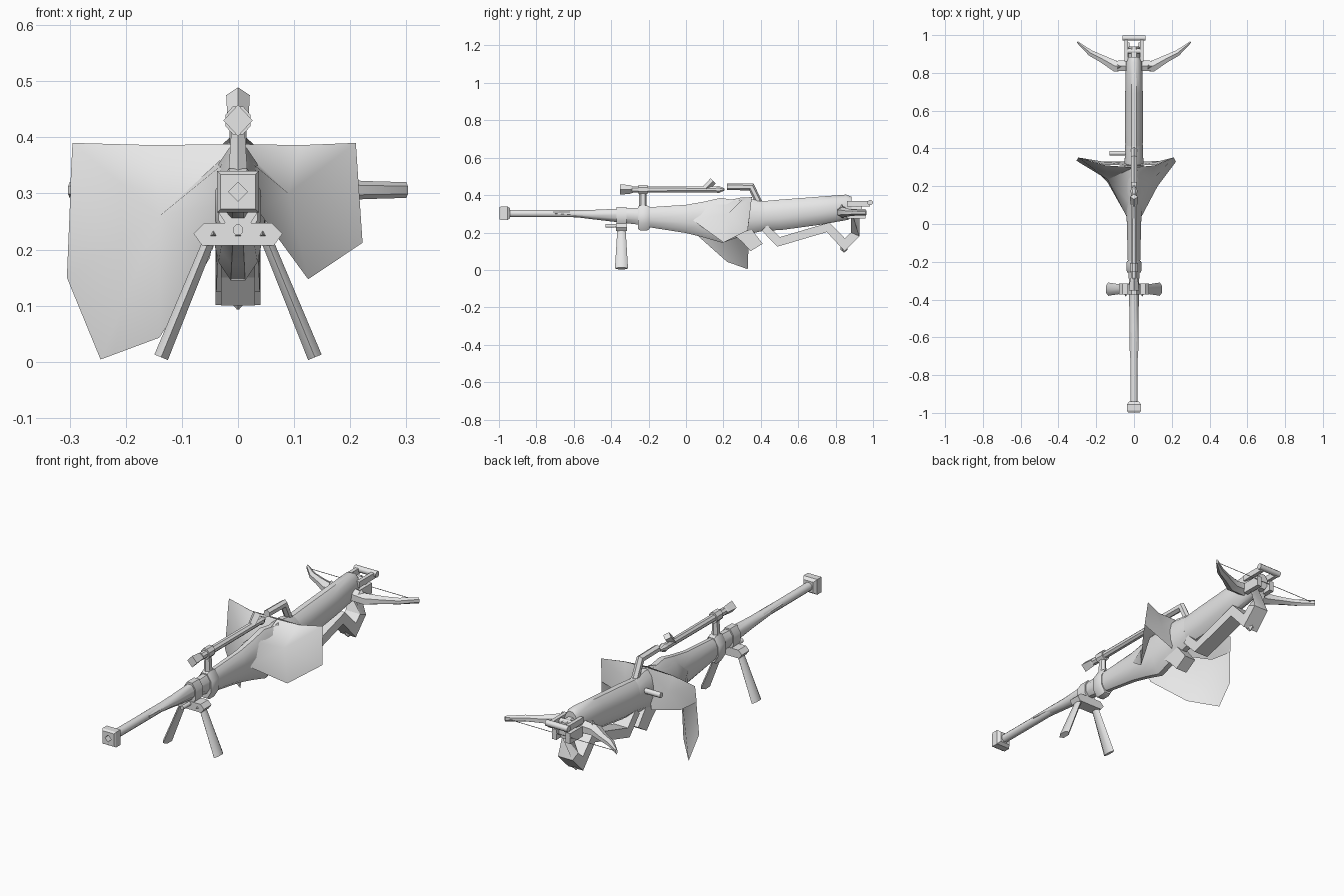
import bpy, bmesh, math
from mathutils import Vector

grey = bpy.data.materials.new("weathered grey")
grey.diffuse_color = (0.8, 0.8, 0.8, 1)


def finish(name, bm, smooth=40):
    bmesh.ops.recalc_face_normals(bm, faces=bm.faces)
    me = bpy.data.meshes.new(name)
    bm.to_mesh(me)
    bm.free()
    ob = bpy.data.objects.new(name, me)
    bpy.context.collection.objects.link(ob)
    me.materials.append(grey)
    if smooth:
        bpy.ops.object.select_all(action='DESELECT')
        ob.select_set(True)
        bpy.context.view_layer.objects.active = ob
        bpy.ops.object.shade_smooth_by_angle(angle=math.radians(smooth))
    return ob


def tube(name, stations, n=8, turn=0.5, smooth=40):
    """Skin mitred rings (x, y, z, half width, half height) along a path; turn is in ring steps."""
    bm = bmesh.new()
    pts = [Vector(s[:3]) for s in stations]
    rings = []
    for i, s in enumerate(stations):
        t_in = (pts[max(i, 1)] - pts[max(i, 1) - 1]).normalized()
        j = min(i, len(pts) - 2)
        t_out = (pts[j + 1] - pts[j]).normalized()
        t, bend = (t_in + t_out).normalized(), (t_out - t_in).normalized()
        miter = min(1 / max(t.dot(t_in), 0.4), 2) - 1
        ref = Vector((0, 0, 1)) if abs(t.z) < 0.97 else Vector((0, 1, 0))
        side = t.cross(ref).normalized()
        up = side.cross(t)
        ring = []
        for k in range(n):
            an = math.tau * (k + turn) / n
            d = side * math.cos(an) * s[3] + up * math.sin(an) * s[4]
            ring.append(bm.verts.new(pts[i] + d + bend * d.dot(bend) * miter))
        rings.append(ring)
    for r, q in zip(rings, rings[1:]):
        for k in range(n):
            bm.faces.new((r[k], r[(k + 1) % n], q[(k + 1) % n], q[k]))
    bm.faces.new(rings[0])
    bm.faces.new(rings[-1])
    return finish(name, bm, smooth)


def rod(name, pts, r, n=8):
    return tube(name, [(*p, r, r) for p in pts], n, smooth=50)


def box(name, lo, hi):
    bm = bmesh.new()
    bmesh.ops.create_cube(bm, size=1)
    for v in bm.verts:
        v.co = [(l + h) / 2 + c * (h - l) for l, h, c in zip(lo, hi, v.co)]
    return finish(name, bm, 0)


def prism(name, outline, axis, lo, hi):
    """Extrude a 2D outline along axis 0 (outline is y,z) or axis 1 (outline is x,z)."""
    bm = bmesh.new()
    loops = []
    for d in (lo, hi):
        loops.append([bm.verts.new((d, a, b) if axis == 0 else (a, d, b)) for a, b in outline])
    n = len(outline)
    for k in range(n):
        bm.faces.new((loops[0][k], loops[0][(k + 1) % n], loops[1][(k + 1) % n], loops[1][k]))
    for l in loops:
        bm.faces.new(l)
    return finish(name, bm, 0)


# barrel and bevelled square muzzle block with a diamond bore
rod("barrel", [(0, -0.96, 0.302), (0, -0.25, 0.30)], 0.021)
q = math.sqrt(2)
muzzle = tube("muzzle", [(0, y, 0.303, w * q, w * q) for y, w in
              ((-0.998, 0.031), (-0.988, 0.037), (-0.955, 0.037), (-0.94, 0.026))], 4, 0.5, 0)
bm = bmesh.new()
bm.from_mesh(muzzle.data)
bm.faces.ensure_lookup_table()
front = min(bm.faces, key=lambda f: f.calc_center_median().y)
bmesh.ops.inset_individual(bm, faces=[front], thickness=0.018)
for v in front.verts:
    dx, dz = math.copysign(0.0085, v.co.x), math.copysign(0.0085, v.co.z - 0.303)
    v.co.x, v.co.z = dx - dz, 0.303 + dx + dz
res = bmesh.ops.extrude_discrete_faces(bm, faces=[front])
for v in res["faces"][0].verts:
    v.co.y += 0.03
bm.to_mesh(muzzle.data)
bm.free()

# tapering handguard, clamp collar and main body
tube("handguard", [(0, -0.71, 0.306, 0.024, 0.01), (0, -0.5, 0.296, 0.026, 0.027),
     (0, -0.24, 0.287, 0.031, 0.05)], 8)
tube("collar", [(0, -0.257, 0.278, 0.038, 0.064), (0, -0.245, 0.278, 0.044, 0.072),
     (0, -0.207, 0.278, 0.044, 0.072), (0, -0.195, 0.278, 0.038, 0.064)], 8)
tube("body", [(0, -0.2, 0.282, 0.034, 0.055), (0, 0.0, 0.273, 0.039, 0.078), (0, 0.1, 0.27, 0.044, 0.1),
     (0, 0.19, 0.265, 0.049, 0.124), (0, 0.27, 0.275, 0.051, 0.103), (0, 0.34, 0.288, 0.051, 0.097),
     (0, 0.42, 0.288, 0.048, 0.08)], 12)
tube("rear_stock", [(0, 0.36, 0.285, 0.046, 0.08), (0, 0.5, 0.294, 0.05, 0.084), (0, 0.7, 0.315, 0.048, 0.078),
     (0, 0.86, 0.335, 0.044, 0.07), (0, 0.885, 0.335, 0.036, 0.058)], 12)

# scope: diamond bell, round tube, raised knob and mount
tube("scope_bell", [(0, -0.352, 0.43, 0.026, 0.028), (0, -0.30, 0.43, 0.022, 0.023),
     (0, -0.28, 0.43, 0.015, 0.016)], 4, 0, 0)
tube("scope_tube", [(0, -0.29, 0.43, 0.018, 0.018), (0, 0.16, 0.43, 0.017, 0.017), (0, 0.175, 0.43, 0.021, 0.021),
     (0, 0.205, 0.43, 0.006, 0.006)], 8)
tube("scope_knob", [(0, 0.105, 0.435, 0.019, 0.018), (0, 0.145, 0.475, 0.021, 0.02)], 4, 0, 0)
tube("scope_mount", [(0, -0.23, 0.33, 0.02, 0.02), (0, -0.23, 0.41, 0.014, 0.02)], 6)
tube("scope_ring", [(0, -0.253, 0.43, 0.024, 0.027), (0, -0.207, 0.43, 0.024, 0.027)], 8)
# carry bar behind the scope
rod("carry_bar", [(0, 0.22, 0.445), (0, 0.35, 0.443), (0, 0.40, 0.34)], 0.018, 6)

# draped cloth: front sheets fanned around an inner point, flat rear sheets behind them
ROOT = (0, 0.30, 0.388)
wings = {
    "right_cloth": ((0.09, 0.225, 0.30), [ROOT, (0.11, 0.31, 0.386), (0.21, 0.352, 0.39), (0.222, 0.33, 0.212),
                    (0.125, 0.2, 0.147), (0.035, 0.03, 0.27), (0.03, 0.12, 0.35)]),
    "left_cloth": ((-0.14, 0.235, 0.26), [ROOT, (-0.15, 0.31, 0.386), (-0.295, 0.352, 0.39), (-0.305, 0.335, 0.15),
                   (-0.245, 0.33, 0.004), (-0.14, 0.22, 0.043), (-0.05, 0.06, 0.185), (-0.035, 0.03, 0.28),
                   (-0.03, 0.12, 0.35)]),
    "right_rear_cloth": ((0.10, 0.325, 0.31), [(0, 0.31, 0.388), (0.11, 0.312, 0.386), (0.21, 0.352, 0.39),
                         (0.218, 0.338, 0.27), (0.045, 0.33, 0.21)]),
    "left_rear_cloth": ((-0.13, 0.325, 0.31), [(0, 0.31, 0.388), (-0.15, 0.312, 0.386), (-0.295, 0.352, 0.39),
                        (-0.299, 0.345, 0.31), (-0.2, 0.33, 0.24), (-0.045, 0.33, 0.20)]),
}
for name, (mid, rim) in wings.items():
    bm = bmesh.new()
    c = bm.verts.new(mid)
    vs = [bm.verts.new(p) for p in rim]
    for a, b in zip(vs, vs[1:] + vs[:1]):
        bm.faces.new((c, a, b))
    finish(name, bm, 60)

# pistol grip, trigger and side bolt handle
prism("grip", [(0.24, 0.2), (0.34, 0.23), (0.41, 0.14), (0.345, 0.10), (0.30, 0.15)], 0, -0.03, 0.03)
tube("trigger", [(0, 0.48, 0.25, 0.01, 0.012), (0, 0.53, 0.235, 0.012, 0.012), (0, 0.60, 0.238, 0.006, 0.006)], 6)
rod("bolt_handle", [(-0.04, 0.375, 0.31), (-0.13, 0.375, 0.31)], 0.013)

# zigzag under-stock with a pointed foot
tube("under_stock", [(0, 0.42, 0.225, 0.05, 0.03), (0, 0.495, 0.15, 0.055, 0.032), (0, 0.76, 0.228, 0.055, 0.032),
     (0, 0.848, 0.135, 0.057, 0.034), (0, 0.905, 0.19, 0.055, 0.032), (0, 0.905, 0.31, 0.05, 0.03)], 4, 0.5, 20)
tube("foot_spike", [(0, 0.845, 0.13, 0.02, 0.02), (0, 0.845, 0.108, 0.018, 0.018),
     (0, 0.845, 0.093, 0.002, 0.002)], 6)

# crossbow limbs, studs and rear end fittings
for s, side in ((-1, "left"), (1, "right")):
    tube(side + "_limb", [(s * 0.03, 0.838, 0.31, 0.032, 0.033), (s * 0.10, 0.836, 0.308, 0.032, 0.028),
         (s * 0.17, 0.875, 0.306, 0.023, 0.019), (s * 0.23, 0.905, 0.306, 0.018, 0.016),
         (s * 0.30, 0.963, 0.306, 0.005, 0.014)], 6)
    tube(side + "_limb_stud", [(s * 0.08, 0.833, 0.325, 0.018, 0.018), (s * 0.08, 0.833, 0.35, 0.003, 0.003)], 3)
    box(side + "_rear_arm", (s * 0.042 - 0.009, 0.86, 0.34), (s * 0.042 + 0.009, 0.985, 0.368))
    box(side + "_rear_plate", (s * 0.037 - 0.012, 0.86, 0.275), (s * 0.037 + 0.012, 0.96, 0.325))
rod("bowstring", [(-0.3, 0.958, 0.306), (0.3, 0.958, 0.306)], 0.0015, 4)
rod("rear_crossbar", [(-0.06, 0.985, 0.36), (0.06, 0.985, 0.36)], 0.015)
rod("front_crossbar", [(-0.05, 0.915, 0.35), (0.05, 0.915, 0.35)], 0.014)
tube("rear_block", [(0, 0.87, 0.32, 0.033, 0.05), (0, 0.94, 0.32, 0.03, 0.042)], 8)

# bipod: ring, hexagonal head with studs, two splayed legs
tube("bipod_ring", [(0, -0.372, 0.285, 0.036, 0.056), (0, -0.318, 0.285, 0.036, 0.056)], 8)
prism("bipod_head", [(-0.079, 0.228), (-0.064, 0.207), (0.064, 0.207), (0.079, 0.228), (0.06, 0.247),
      (-0.06, 0.247)], 1, -0.374, -0.316)
rod("bipod_screw", [(0, -0.43, 0.235), (0, -0.36, 0.235)], 0.01)
for x, side in ((-0.044, "left"), (0, "middle"), (0.044, "right")):
    tube(side + "_head_stud", [(x, -0.373, 0.227, 0.007, 0.007), (x, -0.385, 0.227, 0.001, 0.001)], 3, 0.75, 0)
for s, side in ((-1, "left"), (1, "right")):
    tube(side + "_bipod_leg", [(s * 0.05, -0.345, 0.22, 0.022, 0.012), (s * 0.137, -0.345, 0.008, 0.035, 0.015)], 6, 0)
